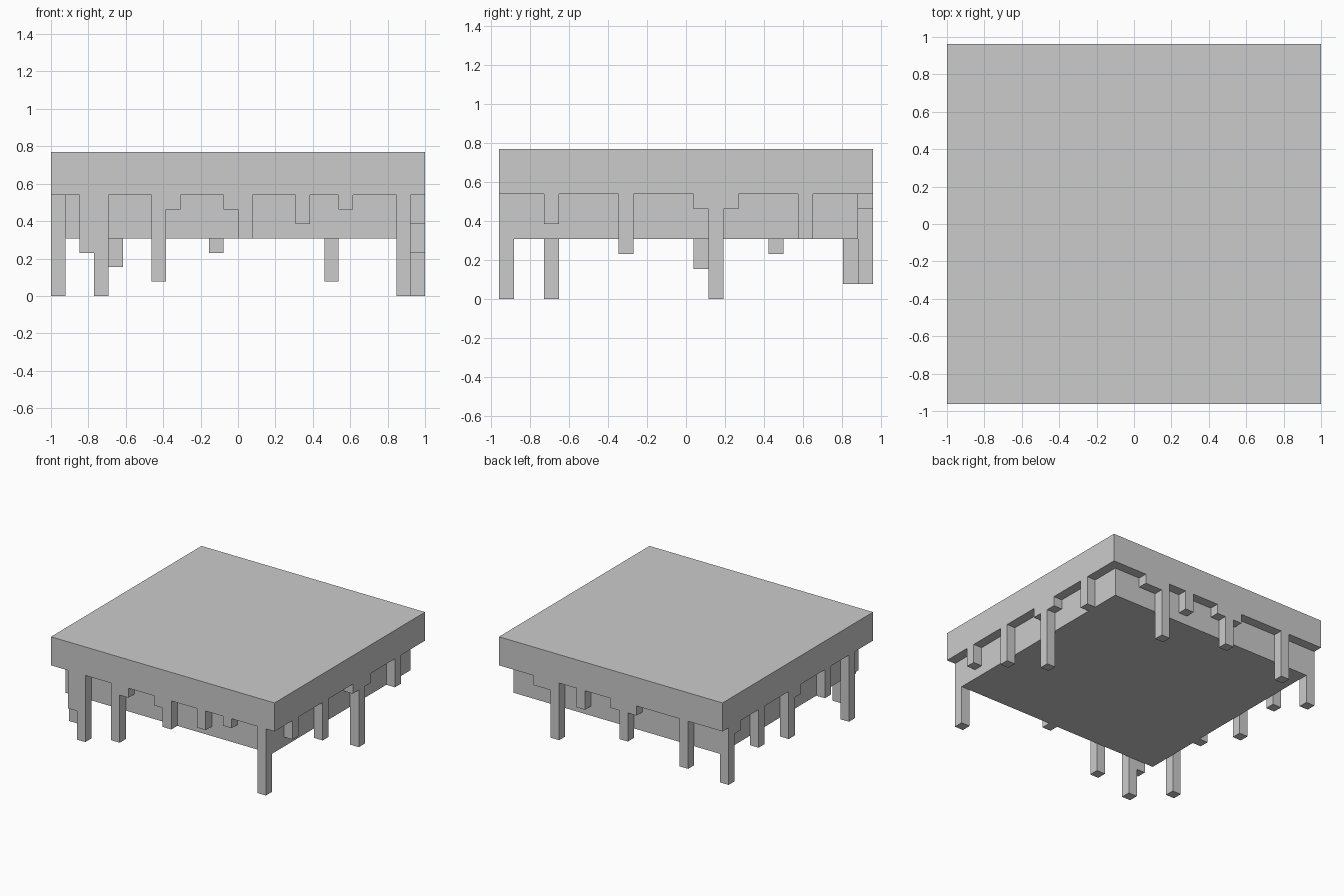
import bpy, bmesh
from mathutils import Vector

if "Cube" in bpy.data.objects:
    bpy.data.objects.remove(bpy.data.objects["Cube"])

U = 1 / 13                 # the model sits on a block grid: 26 x 25 x 10 units
NX, NY = 26, 25
SLAB_Z, TOP_Z, BODY_Z = 7, 10, 4


def finish(bm, name):
    bmesh.ops.recalc_face_normals(bm, faces=bm.faces)
    mesh = bpy.data.meshes.new(name)
    bm.to_mesh(mesh)
    bm.free()
    obj = bpy.data.objects.new(name, mesh)
    bpy.context.collection.objects.link(obj)
    return obj


def place(x, y, z):
    return Vector(((x - NX / 2) * U, (y - NY / 2) * U, z * U))


def box(name, lo, hi):
    bm = bmesh.new()
    bmesh.ops.create_cube(bm, size=1)
    a, b = place(*lo), place(*hi)
    for v in bm.verts:
        v.co = Vector([a[k] + (v.co[k] + 0.5) * (b[k] - a[k]) for k in range(3)])
    return finish(bm, name)


def runs(drips):
    """Group neighbouring columns into connected drips."""
    groups = []
    for col in sorted(drips):
        if groups and groups[-1][-1] == col - 1:
            groups[-1].append(col)
        else:
            groups.append([col])
    return groups


def fringe(name, drips, to_world, outward):
    """Stepped drip outlines hanging under the slab, one unit thick."""
    bm = bmesh.new()
    for cols in runs(drips):
        outline = [(cols[0], SLAB_Z)]
        for c in cols:
            for p in ((c, drips[c]), (c + 1, drips[c])):
                if len(outline) > 1 and outline[-1] == p:
                    continue
                if len(outline) > 1 and outline[-1][1] == p[1] == outline[-2][1]:
                    outline.pop()          # merge equal steps
                outline.append(p)
        outline.append((cols[-1] + 1, SLAB_Z))
        face = bm.faces.new([bm.verts.new(to_world(*p)) for p in outline])
        ext = bmesh.ops.extrude_face_region(bm, geom=[face])
        moved = [g for g in ext["geom"] if isinstance(g, bmesh.types.BMVert)]
        bmesh.ops.translate(bm, verts=moved, vec=-Vector(outward) * U)
    return finish(bm, name)


# Overhanging top slab and the inset body below it
box("top_slab", (0, 0, SLAB_Z), (NX, NY, TOP_Z))
box("inner_body", (1, 1, BODY_Z), (NX - 1, NY - 1, SLAB_Z))

# Drips: column index -> height of the lower end
front = {2: 3, 3: 0, 7: 1, 8: 6, 12: 6, 13: 4, 17: 5, 20: 6, 24: 0}
back = {4: 2, 10: 6, 11: 3, 12: 6, 16: 5, 19: 1, 20: 6, 21: 6}
right = {3: 5, 8: 3, 13: 6, 14: 0, 15: 6, 20: 4}
left = {3: 0, 7: 4, 12: 6, 13: 2, 18: 3, 22: 6, 23: 1}

fringe("front_drips", front, lambda c, z: place(c, 0, z), (0, -1, 0))
fringe("back_drips", back, lambda c, z: place(c, NY, z), (0, 1, 0))
fringe("right_drips", right, lambda c, z: place(NX, c, z), (1, 0, 0))
fringe("left_drips", left, lambda c, z: place(0, c, z), (-1, 0, 0))
